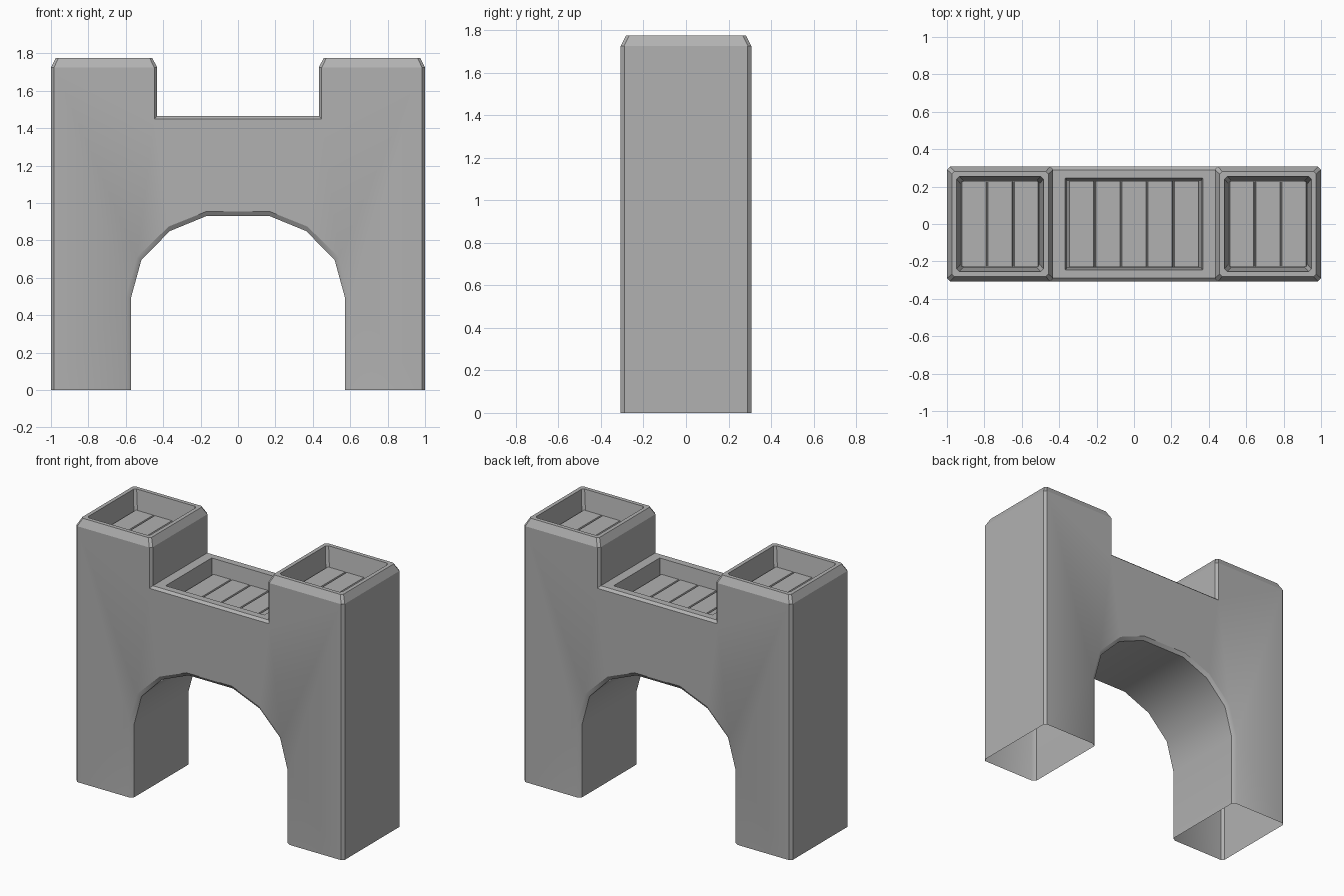
import bpy, bmesh, math

if "Cube" in bpy.data.objects:
    bpy.data.objects.remove(bpy.data.objects["Cube"])

HALF_Y = 0.307      # front / back face
EDGE_Y = 0.290      # start of the chamfer
TOWER_Z = 1.725

stone = bpy.data.materials.new("dark_grey_stone")
stone.diffuse_color = (0.44, 0.44, 0.44, 1)
stone.use_nodes = True
stone.node_tree.nodes["Principled BSDF"].inputs["Base Color"].default_value = stone.diffuse_color


def make_object(name, bm):
    bmesh.ops.recalc_face_normals(bm, faces=bm.faces)
    mesh = bpy.data.meshes.new(name)
    bm.to_mesh(mesh)
    bm.free()
    mesh.materials.append(stone)
    ob = bpy.data.objects.new(name, mesh)
    bpy.context.collection.objects.link(ob)
    return ob


def bridge(bm, a, b, skip=()):
    for i in range(len(a)):
        if i not in skip:
            j = (i + 1) % len(a)
            bm.faces.new((a[i], a[j], b[j], b[i]))


def profile(right):
    """Mirror a right-half outline (arch crown round to deck) into a full loop."""
    return right + [(-x, z) for x, z in reversed(right)]


# Outline at the face and at the chamfer's inner edge
face_line = profile([(0.17, 0.955), (0.37, 0.875), (0.54, 0.71), (0.60, 0.50), (0.60, 0),
                     (0.985, 0), (0.985, TOWER_Z), (0.447, TOWER_Z), (0.447, 1.45)])
edge_line = profile([(0.165, 0.932), (0.365, 0.85), (0.517, 0.695), (0.573, 0.49), (0.573, 0),
                     (1.0, 0), (1.0, TOWER_Z), (0.432, TOWER_Z), (0.432, 1.465)])

# Gate body: chamfered shell, open under the legs and where the trays sit
bm = bmesh.new()
rings = [[bm.verts.new((x, y, z)) for x, z in line] for line, y in
         ((face_line, -HALF_Y), (edge_line, -EDGE_Y), (edge_line, EDGE_Y), (face_line, HALF_Y))]
soles_and_tops, deck = {4, 6, 10, 12}, {8}
bridge(bm, rings[0], rings[1], soles_and_tops)
bridge(bm, rings[1], rings[2], soles_and_tops | deck)
bridge(bm, rings[2], rings[3], soles_and_tops)
caps = [bm.faces.new(rings[0]), bm.faces.new(rings[3][::-1])]
bm.normal_update()
bmesh.ops.triangulate(bm, faces=caps)
body = make_object("gate_body", bm)
bpy.context.view_layer.objects.active = body
body.select_set(True)
bpy.ops.object.shade_smooth_by_angle(angle=math.radians(35))


def tray(name, cx, loops):
    """Stack rectangular loops (half x, half y, z, corner cut) and floor the last."""
    bm = bmesh.new()
    prev = None
    for hx, hy, z, cut in loops:
        pts = []
        for sx, sy in ((1, 1), (-1, 1), (-1, -1), (1, -1)):
            pair = [(sx * hx, sy * (hy - cut)), (sx * (hx - cut), sy * hy)]
            pts += pair if sx * sy > 0 else pair[::-1]
        ring = [bm.verts.new((cx + x, y, z)) for x, y in pts]
        if prev:
            bridge(bm, prev, ring)
        prev = ring
    bm.faces.new(prev)
    # open shells: make the normals agree with the upward-facing floor
    make_object(name, bm)


def planks(name, cx, count, half_y, z, pitch=0.14, gap=0.012):
    """Row of floor boards with sloped edges."""
    bm = bmesh.new()
    for i in range(count):
        x = cx + (i - (count - 1) / 2) * pitch
        low, high = [[bm.verts.new((x + sx * w, sy * half_y, zz))
                      for sx, sy in ((-1, -1), (1, -1), (1, 1), (-1, 1))]
                     for w, zz in ((pitch / 2 - 0.002, z), (pitch / 2 - gap / 2, z + 0.012))]
        bridge(bm, low, high)
        bm.faces.new(high)
    make_object(name, bm)


# Tower tops: bevelled parapet with sunken plank floor
for side, s in (("left", -1), ("right", 1)):
    cx = s * 0.716
    tray(side + "_tower_parapet", cx, [
        (0.284, HALF_Y, TOWER_Z, 0.016),
        (0.258, 0.281, 1.775, 0.014),
        (0.232, 0.254, 1.775, 0.014),
        (0.212, 0.232, 1.635, 0.016)])
    planks(side + "_tower_planks", cx, 3, 0.228, 1.635)

# Walkway between the towers
tray("walkway_tray", 0, [
    (0.432, EDGE_Y, 1.465, 0.001),
    (0.368, 0.245, 1.465, 0.001),
    (0.358, 0.233, 1.355, 0.001)])
planks("walkway_planks", 0, 5, 0.230, 1.355)
